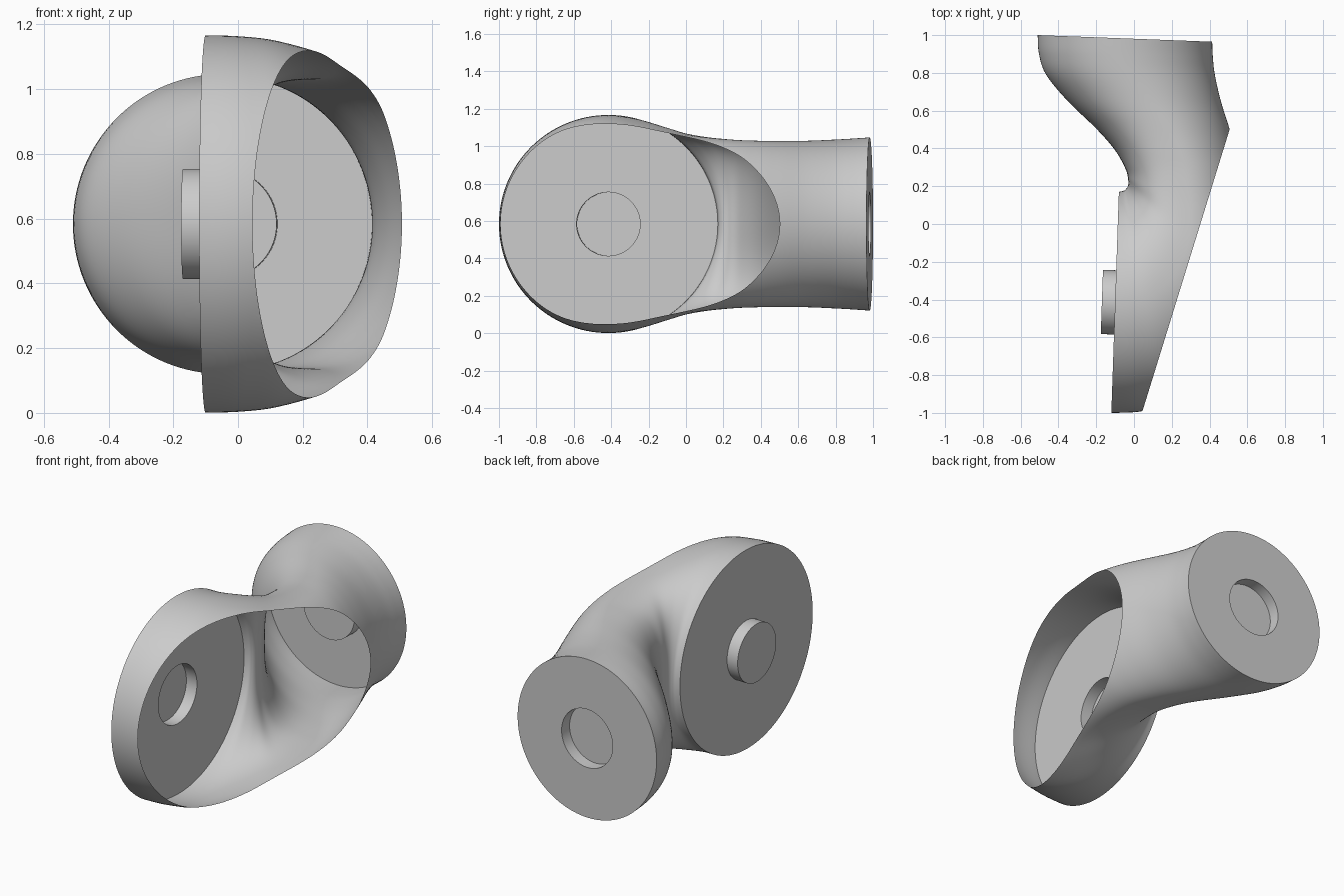
import bpy, bmesh, math
from mathutils import Vector

if "Cube" in bpy.data.objects:
    bpy.data.objects.remove(bpy.data.objects["Cube"])

ZC, SEG, SUB = 0.5835, 128, 6

# Stations along the elbow:
# inner x, inner y, outer x, outer y, half height, inner-side roundness (1 = ellipse)
STATIONS = [
    (-0.080, 0.170, -0.120, -1.000, 0.583, 1.00),
    (-0.052, 0.177, 0.050, -0.990, 0.580, 1.00),
    (-0.040, 0.188, 0.250, -0.930, 0.568, 0.95),
    (-0.033, 0.200, 0.480, -0.700, 0.532, 0.86),
    (-0.030, 0.214, 0.610, -0.400, 0.492, 0.76),
    (-0.031, 0.235, 0.625, -0.080, 0.466, 0.68),
    (-0.044, 0.290, 0.580, 0.230, 0.450, 0.68),
    (-0.100, 0.390, 0.542, 0.380, 0.445, 0.75),
    (-0.200, 0.505, 0.507, 0.500, 0.443, 0.85),
    (-0.350, 0.650, 0.460, 0.650, 0.445, 0.95),
    (-0.465, 0.790, 0.428, 0.790, 0.451, 1.00),
    (-0.503, 0.900, 0.417, 0.890, 0.457, 1.00),
    (-0.510, 1.000, 0.414, 0.965, 0.463, 1.00),
]


def catmull(rows, sub):
    """Smoothly interpolate between the stations."""
    out = []
    for i in range(len(rows) - 1):
        p0, p1, p2 = rows[max(i - 1, 0)], rows[i], rows[i + 1]
        p3 = rows[min(i + 2, len(rows) - 1)]
        for k in range(sub):
            t = k / sub
            out.append([0.5 * (2 * b + (c - a) * t + (2 * a - 5 * b + 4 * c - d) * t * t
                               + (3 * b - a - 3 * c + d) * t ** 3)
                        for a, b, c, d in zip(p0, p1, p2, p3)])
    return out + [list(rows[-1])]


def ring(bm, centre, axis, half, power=1.0):
    """Closed section; the inner half can be fuller than an ellipse."""
    verts = []
    for i in range(SEG):
        a = 2 * math.pi * i / SEG
        c, s = math.cos(a), math.sin(a)
        if c < -1e-6:
            c, s = -abs(c) ** power, math.copysign(abs(s) ** power if abs(s) > 1e-6 else 0, s)
        verts.append(bm.verts.new(centre + axis * c + Vector((0, 0, half * s))))
    return verts


def bridge(bm, r0, r1):
    for i in range(SEG):
        j = (i + 1) % SEG
        bm.faces.new((r0[i], r0[j], r1[j], r1[i]))


def station_frame(s):
    inner, outer = Vector((s[0], s[1], ZC)), Vector((s[2], s[3], ZC))
    return (inner + outer) / 2, (outer - inner) / 2, s[4]


def finish(bm, name):
    mesh = bpy.data.meshes.new(name)
    bm.normal_update()
    bm.to_mesh(mesh)
    bm.free()
    obj = bpy.data.objects.new(name, mesh)
    bpy.context.collection.objects.link(obj)
    bpy.ops.object.select_all(action='DESELECT')
    obj.select_set(True)
    bpy.context.view_layer.objects.active = obj
    bpy.ops.object.shade_smooth_by_angle(angle=math.radians(35))
    return obj


# Thin elbow shell, sliced open by an oblique plane
bm = bmesh.new()
rings = [ring(bm, *station_frame(s), s[5]) for s in catmull(STATIONS, SUB)]
for a, b in zip(rings, rings[1:]):
    bridge(bm, a, b)
bmesh.ops.bisect_plane(bm, geom=bm.verts[:] + bm.edges[:] + bm.faces[:],
                       plane_co=(0.045, -0.99, 0), plane_no=(1.49, -0.461, 0),
                       clear_outer=True)
finish(bm, "elbow_shell")


# Flat end plates, each with a stepped round centre
def end_plate(name, station, offset):
    centre, axis, half = station_frame(station)
    r = 0.17
    small = axis.normalized() * r
    step = axis.cross(Vector((0, 0, 1))).normalized() * offset
    bm = bmesh.new()
    rim = ring(bm, centre, axis, half)
    hole = ring(bm, centre, small, r)
    cap = ring(bm, centre + step, small, r)
    bridge(bm, rim, hole)
    bridge(bm, hole, cap)
    bm.faces.new(cap)
    finish(bm, name)


end_plate("side_plate_with_boss", STATIONS[0], 0.07)
end_plate("back_plate_with_recess", STATIONS[-1], 0.07)
